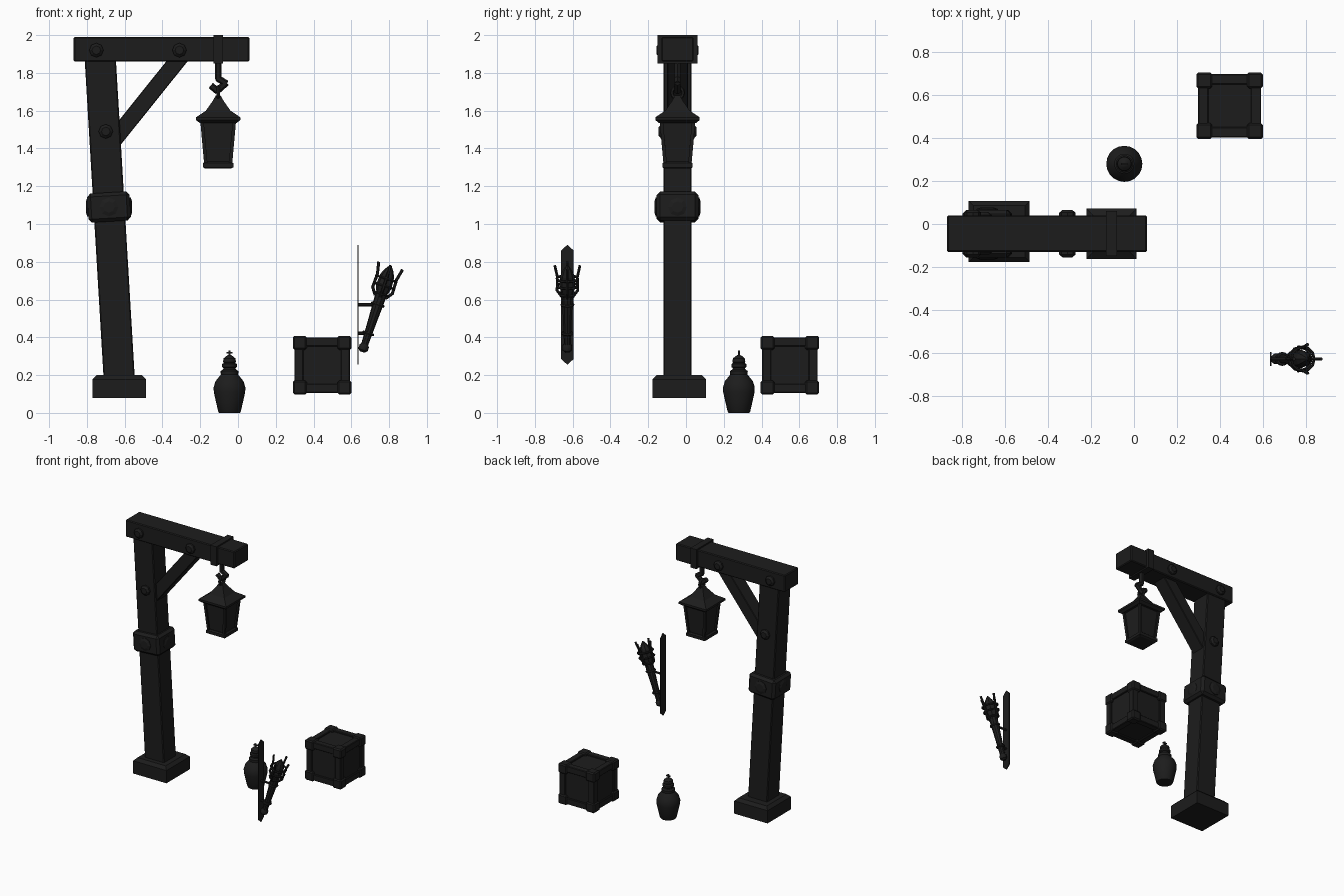
import bpy, bmesh
from math import pi, cos, sin, sqrt
from mathutils import Vector, Matrix
from itertools import product

if "Cube" in bpy.data.objects:
    bpy.data.objects.remove(bpy.data.objects["Cube"])

dark = bpy.data.materials.new("dark")
dark.diffuse_color = (0.012, 0.012, 0.012, 1)
dark.use_nodes = True
dark.node_tree.nodes["Principled BSDF"].inputs["Base Color"].default_value = dark.diffuse_color


def finish(name, bm, smooth=False):
    bmesh.ops.recalc_face_normals(bm, faces=bm.faces)
    me = bpy.data.meshes.new(name)
    bm.to_mesh(me)
    bm.free()
    ob = bpy.data.objects.new(name, me)
    bpy.context.collection.objects.link(ob)
    me.materials.append(dark)
    if smooth:
        bpy.ops.object.select_all(action='DESELECT')
        bpy.context.view_layer.objects.active = ob
        ob.select_set(True)
        bpy.ops.object.shade_smooth_by_angle(angle=0.6)
    return ob


def frame(p, q):
    # Matrix at p with local z along p->q and local y kept near world y
    z = (q - p).normalized()
    y = Vector((0, 1, 0)) if abs(z.y) < 0.9 else Vector((1, 0, 0))
    x = y.cross(z).normalized()
    y = z.cross(x)
    m = Matrix((x, y, z)).transposed().to_4x4()
    m.translation = p
    return m


def bar(name, p, q, w, d, bevel=0.0):
    p, q = Vector(p), Vector(q)
    bm = bmesh.new()
    bmesh.ops.create_cube(bm, size=1)
    bmesh.ops.scale(bm, vec=(w, d, (q - p).length), verts=bm.verts)
    if bevel:
        bmesh.ops.bevel(bm, geom=bm.edges[:], offset=bevel, segments=1, affect='EDGES')
    m = frame(p, q)
    m.translation = (p + q) / 2
    bm.transform(m)
    return finish(name, bm)


def box(name, c, s, bevel=0.0):
    c, h = Vector(c), Vector((0, 0, s[2] / 2))
    return bar(name, c - h, c + h, s[0], s[1], bevel)


def loft(name, rings, n, m, smooth=False):
    # Stack of n-sided rings (radius, height); n == 4 takes half widths
    bm = bmesh.new()
    k, a0 = (sqrt(2), pi / 4) if n == 4 else (1, 0)
    loops = [[bm.verts.new((r * k * cos(a0 + 2 * pi * i / n), r * k * sin(a0 + 2 * pi * i / n), z))
              for i in range(n)] for r, z in rings]
    for a, b in zip(loops, loops[1:]):
        for i in range(n):
            bm.faces.new((a[i], a[(i + 1) % n], b[(i + 1) % n], b[i]))
    bm.faces.new(loops[0])
    bm.faces.new(loops[-1])
    bm.transform(m)
    return finish(name, bm, smooth)


def at(*p):
    return Matrix.Translation(p)


def bolt(name, p, d, r=0.04, h=0.025):
    p, d = Vector(p), Vector(d)
    loft(name, [(r, -0.01), (r, h * .5), (r * .6, h)], 8, frame(p, p + d))


def tube(name, pts, r):
    for i, (p, q) in enumerate(zip(pts, pts[1:])):
        p, q = Vector(p), Vector(q)
        loft(f"{name}_{i}", [(r, -r * .3), (r, (q - p).length + r * .3)], 6, frame(p, q))


def torus(name, m, R, r, n=12, k=6):
    bm = bmesh.new()
    g = [[bm.verts.new(((R + r * cos(2 * pi * j / k)) * cos(2 * pi * i / n),
                        (R + r * cos(2 * pi * j / k)) * sin(2 * pi * i / n),
                        r * sin(2 * pi * j / k))) for j in range(k)] for i in range(n)]
    for i, j in product(range(n), range(k)):
        bm.faces.new((g[i][j], g[(i + 1) % n][j], g[(i + 1) % n][(j + 1) % k], g[i][(j + 1) % k]))
    bm.transform(m)
    return finish(name, bm, True)


# Lamp post: base, leaning post, beam, brace
Y = -0.045
loft("post_base", [(.142, .08), (.142, .178), (.12, .2)], 4, at(-.628, -.035, 0))
bar("post", (-.624, Y, .1), (-.732, Y, 1.92), .165, .15, .006)
box("beam", (-.405, Y, 1.925), (.93, .17, .13), .006)
bar("brace", (-.665, Y, 1.435), (-.30, Y, 1.89), .088, .11, .004)

# Band with bolts on all four sides
band = Vector((-.683, Y, 1.09))
lean = Vector((-.06, 0, 1)).normalized()
bar("post_band", band - lean * .077, band + lean * .077, .225, .22, .018)
for i, d in enumerate([(1, 0, 0), (-1, 0, 0), (0, 1, 0), (0, -1, 0)]):
    bolt(f"band_bolt_{i}", band + Vector(d) * .108, d, .05, .014)

# Bolts through beam and post, front and back
for i, (x, z, h) in enumerate([(-.75, 1.92, .085), (-.31, 1.92, .085), (-.70, 1.49, .075)]):
    for s in (-1, 1):
        bolt(f"beam_bolt_{i}_{s}", (x, Y + s * h, z), (0, s, 0), .038)

# Lantern: strap, hook, ring
L = -.105
for s in (-1, 1):
    box(f"strap_side_{s}", (L, Y + s * .095, 1.925), (.05, .02, .15))
    box(f"strap_cap_{s}", (L, Y, 1.925 + s * .066), (.05, .2, .018))
tube("hook", [(L, Y, 1.86), (L, Y, 1.77), (L + .04, Y, 1.745), (L - .005, Y, 1.705), (L - .035, Y, 1.73)], .018)
torus("lantern_ring", at(L, Y, 1.695) @ Matrix.Rotation(pi / 2, 4, 'X') @ Matrix.Rotation(pi / 2, 4, 'Y'), .03, .01)

# Lantern roof, glass, frame
C = at(L, Y, 0)
loft("lantern_roof", [(.098, 1.535), (.117, 1.55), (.117, 1.565), (.065, 1.60), (.03, 1.65), (.013, 1.68)], 4, C)
loft("lantern_glass", [(.064, 1.31), (.082, 1.545)], 4, C)
loft("lantern_floor", [(.068, 1.293), (.08, 1.30), (.08, 1.322), (.07, 1.33)], 4, C)
for i, (sx, sy) in enumerate(product((-1, 1), repeat=2)):
    bar(f"lantern_post_{i}", (L + sx * .065, Y + sy * .065, 1.315),
        (L + sx * .086, Y + sy * .086, 1.55), .018, .018)

# Bottle with stopper and cross finial
B = at(-.045, .28, 0)
loft("bottle", [(.055, 0), (.06, .008), (.072, .06), (.083, .11), (.084, .135), (.074, .168), (.052, .195),
                (.046, .203), (.047, .222), (.034, .23), (.03, .245)], 20, B, True)
loft("bottle_collar", [(.03, .235), (.04, .243), (.04, .258), (.028, .266)], 20, B, True)
loft("stopper", [(.028, .26), (.034, .27), (.032, .288), (.018, .3), (.008, .306)], 16, B, True)
box("finial_stem", (-.045, .28, .315), (.01, .01, .03))
box("finial_arm", (-.045, .28, .319), (.03, .01, .009))

# Crate: panels, edge frame, corner caps
K = Vector((.445, .55, .2525))
box("crate_panels", K, (.272, .272, .272))
for ax in range(3):
    for i, (a, b) in enumerate(product((-1, 1), repeat=2)):
        o, s = Vector((0, 0, 0)), Vector((.048, .048, .048))
        o[(ax + 1) % 3], o[(ax + 2) % 3], s[ax] = a * .123, b * .123, .27
        box(f"crate_edge_{ax}{i}", K + o, s, .004)
for i, c in enumerate(product((-1, 1), repeat=3)):
    box(f"crate_cap_{i}", K + Vector(c) * .118, (.074, .074, .074), .009)

# Wall plate with pointed ends
TY = -.628
bm = bmesh.new()
outline = [(0, .255), (.033, .285), (.033, .86), (0, .89), (-.033, .86), (-.033, .285)]
f = bm.faces.new([bm.verts.new((.632, TY + y, z)) for y, z in outline])
ext = bmesh.ops.extrude_face_region(bm, geom=[f])
bmesh.ops.translate(bm, vec=(.007, 0, 0), verts=[v for v in ext['geom'] if isinstance(v, bmesh.types.BMVert)])
finish("wall_plate", bm)

# Torch shaft on a tilted axis
T = frame(Vector((.665, TY, .345)), Vector((.782, TY, .70)))
loft("torch_knob", [(.012, -.024), (.026, -.012), (.026, .01), (.016, .024)], 10, T, True)
loft("torch_shaft", [(.018, 0), (.024, .15), (.032, .32)], 10, T)
loft("torch_head", [(.034, .31), (.042, .34), (.038, .40), (.025, .43), (.004, .46)], 8, T)

# Wall arms with rings around the shaft
for i, (h, r) in enumerate([(.08, .025), (.24, .03)]):
    p = T @ Vector((0, 0, h))
    tube(f"wall_arm_{i}", [(.635, TY, p.z), (p.x + .02, TY, p.z)], .009)
    torus(f"shaft_ring_{i}", T @ at(0, 0, h), r, .008)

# Fire cage: hoops and four flared prongs
for i, (h, r) in enumerate([(.30, .042), (.345, .054), (.385, .056)]):
    torus(f"cage_hoop_{i}", T @ at(0, 0, h), r, .007)
for i in range(4):
    R = T @ Matrix.Rotation(i * pi / 2, 4, 'Z')
    tube(f"prong_{i}", [R @ Vector(v) for v in [(.03, 0, .285), (.055, 0, .32), (.053, 0, .395), (.066, 0, .455)]], .008)
